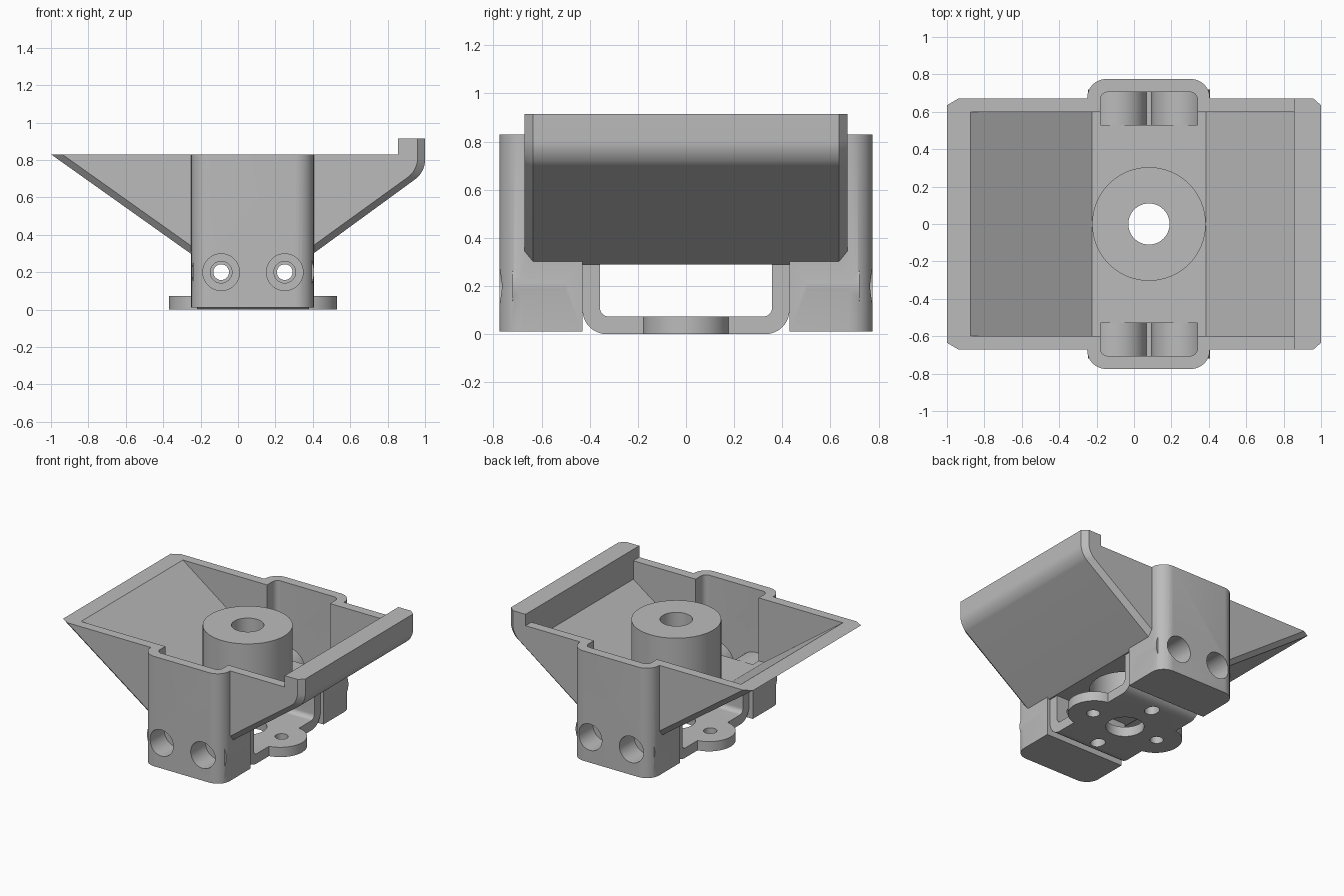
import bpy, bmesh, math
from mathutils import Vector, Matrix

if "Cube" in bpy.data.objects:
    bpy.data.objects.remove(bpy.data.objects["Cube"], do_unlink=True)

grey = bpy.data.materials.new("matte grey")
grey.use_nodes = True
COLOUR = (0.5, 0.5, 0.5, 1)
grey.diffuse_color = COLOUR
grey.node_tree.nodes["Principled BSDF"].inputs["Base Color"].default_value = COLOUR

CX = 0.08           # centre line of the towers, boss and bracket
SCREW_X = (CX - 0.17, CX + 0.17)
SCREW_Z = 0.2


def make(name, bm):
    bmesh.ops.recalc_face_normals(bm, faces=bm.faces)
    mesh = bpy.data.meshes.new(name)
    bm.to_mesh(mesh)
    bm.free()
    ob = bpy.data.objects.new(name, mesh)
    bpy.context.collection.objects.link(ob)
    mesh.materials.append(grey)
    return ob


def loft(name, rings):
    """Skin a list of matching closed rings and cap both ends."""
    bm = bmesh.new()
    loops = [[bm.verts.new(p) for p in ring] for ring in rings]
    n = len(loops[0])
    for a, b in zip(loops, loops[1:]):
        for i in range(n):
            j = (i + 1) % n
            bm.faces.new((a[i], a[j], b[j], b[i]))
    bm.faces.new(loops[0])
    bm.faces.new(loops[-1])
    return make(name, bm)


def cylinder(name, centre, radius, length, axis="Z", segments=64):
    bm = bmesh.new()
    turn = Matrix.Rotation(math.pi / 2, 4, "X") if axis == "Y" else Matrix()
    bmesh.ops.create_cone(bm, cap_ends=True, segments=segments, radius1=radius,
                          radius2=radius, depth=length,
                          matrix=Matrix.Translation(centre) @ turn)
    return make(name, bm)


def rounded(points, radii, steps=8):
    """Round the corners of a 2D polygon, one radius per corner."""
    out = []
    for i, r in enumerate(radii):
        p = Vector(points[i])
        if not r:
            out.append(p)
            continue
        a = p + (Vector(points[i - 1]) - p).normalized() * r
        b = p + (Vector(points[(i + 1) % len(points)]) - p).normalized() * r
        for k in range(steps + 1):
            t = k / steps
            # weight close to a circular arc
            w = 2 * t * (1 - t) * math.sqrt(0.5)
            s = (1 - t) ** 2 + w + t * t
            out.append((a * (1 - t) ** 2 + p * w + b * t * t) / s)
    return out


def combine(target, tools, operation):
    for tool in tools:
        mod = target.modifiers.new("join or cut", "BOOLEAN")
        mod.operation, mod.solver, mod.object = operation, "EXACT", tool
        bpy.ops.object.select_all(action="DESELECT")
        bpy.context.view_layer.objects.active = target
        target.select_set(True)
        bpy.ops.object.modifier_apply(modifier=mod.name)
        bpy.data.objects.remove(tool, do_unlink=True)


def finish(ob):
    bpy.ops.object.select_all(action="DESELECT")
    bpy.context.view_layer.objects.active = ob
    ob.select_set(True)
    bpy.ops.object.shade_smooth_by_angle(angle=math.radians(28))


def along_y(outline, y):
    return [(p[0], y, p[1]) for p in outline]


def along_z(outline, z, side=1):
    return [(p[0], side * p[1], z) for p in outline]


# Hopper body, with chamfered ends
radii = (0, 0, 0, 0.06, 0, 0, 0)
outer = rounded([(-1, .83), (-.24, .29), (.39, .29), (1, .735),
                 (1, .915), (.855, .915), (.855, .83)], radii)
inset = rounded([(-.94, .83), (-.24, .333), (.39, .333), (.96, .745),
                 (.96, .915), (.855, .915), (.855, .83)], radii)
hopper = loft("hopper", [along_y(inset, -.67), along_y(outer, -.635),
                         along_y(outer, .635), along_y(inset, .67)])

# Screw towers on both long sides
tower_outline = rounded([(-.25, .43), (.405, .43), (.405, .775), (-.25, .775)],
                        (0, 0, .1, .1))
towers = [loft("tower", [along_z(tower_outline, z, s) for z in (.01, .83)])
          for s in (-1, 1)]
combine(hopper, towers, "UNION")

# Sloped cavity and the pockets running down into the towers
cavity = [(-.875, 1), (-.875, .83), (-.225, .36), (.385, .36),
          (.855, .692), (.855, 1)]
cutters = [loft("cavity", [along_y(cavity, y) for y in (-.6, .6)])]
pocket = rounded([(-.18, .53), (.34, .53), (.34, .705), (-.18, .705)],
                 (0, 0, .04, .04))
for s in (-1, 1):
    cutters.append(loft("pocket", [along_z(pocket, z, s) for z in (SCREW_Z, 1.1)]))
combine(hopper, cutters, "DIFFERENCE")

# Round humps over the screws, and the central boss
humps = [cylinder("hump", (x, s * .61, SCREW_Z), .157, .22, "Y")
         for s in (-1, 1) for x in SCREW_X]
boss = cylinder("boss", (CX, 0, .575), .304, .51)
combine(hopper, humps + [boss], "UNION")

# Screw bores with counterbores, boss bore and its recess underneath
bores = []
for x in SCREW_X:
    bores.append(cylinder("bore", (x, 0, SCREW_Z), .058, 2, "Y", 32))
    for s in (-1, 1):
        bores.append(cylinder("counterbore", (x, s * .72, SCREW_Z), .098, .24, "Y", 48))
bores.append(cylinder("boss_bore", (CX, 0, .6), .11, 1))
bores.append(cylinder("boss_recess", (CX, 0, .47), .24, .5))
combine(hopper, bores, "DIFFERENCE")
finish(hopper)

# Folded bracket under the hopper
fold = rounded([(-.43, .29), (-.43, 0), (.43, 0), (.43, .29), (.357, .29),
                (.357, .073), (-.357, .073), (-.357, .29)],
               (0, .1, .1, 0, 0, .035, .035, 0))
bracket = loft("bracket", [[(CX + dx, p[0], p[1]) for p in fold]
                           for dx in (-.3, .3)])
lobes = [cylinder("lobe", (CX + s * .27, 0, .0365), .18, .073) for s in (-1, 1)]
combine(bracket, lobes, "UNION")

# Bracket holes: centre, four screws around it, and the leg screws
holes = [cylinder("centre_hole", (CX, 0, 0), .13, .4)]
for s in (-1, 1):
    holes.append(cylinder("side_hole", (CX + s * .28, 0, 0), .045, .4, segments=32))
    slot = rounded([(CX - .045, .23), (CX + .045, .23), (CX + .045, .34),
                    (CX - .045, .34)], (.044,) * 4)
    holes.append(loft("slot", [along_z(slot, z, s) for z in (-.1, .15)]))
for x in SCREW_X:
    holes.append(cylinder("leg_hole", (x, 0, SCREW_Z), .042, 1.2, "Y", 32))
combine(bracket, holes, "DIFFERENCE")
finish(bracket)
